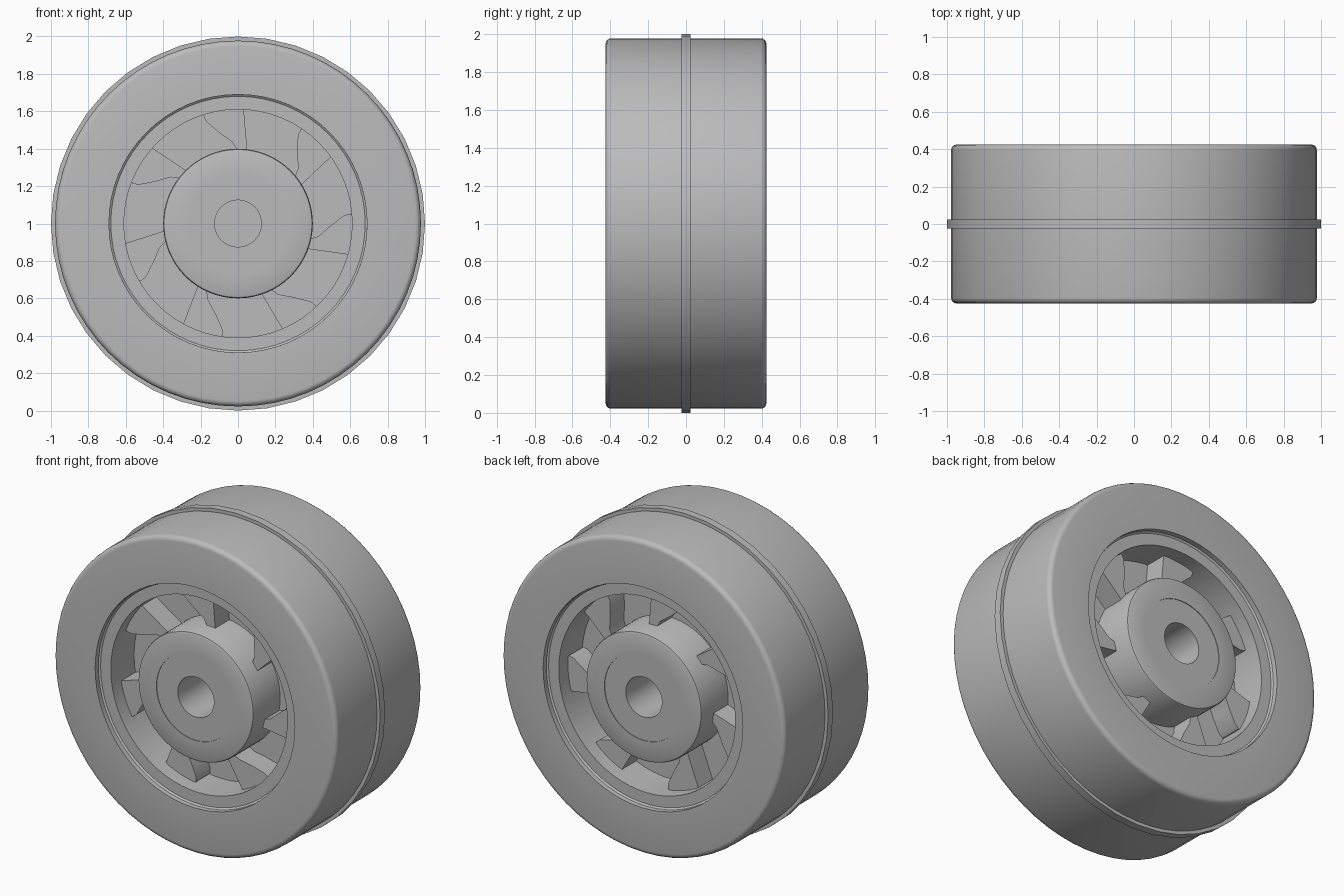
import bpy, bmesh, math
from mathutils import Matrix, Vector

cube = bpy.data.objects.get("Cube")
if cube:
    bpy.data.objects.remove(cube, do_unlink=True)

# Single plain grey
grey = bpy.data.materials.new("plain grey")
grey.use_nodes = True
colour = (0.5, 0.5, 0.5, 1)
grey.diffuse_color = colour
for node in grey.node_tree.nodes:
    if node.type == 'BSDF_PRINCIPLED':
        node.inputs["Base Color"].default_value = colour

CENTRE = Vector((0, 0, 1))


def finish(bm, name):
    bmesh.ops.remove_doubles(bm, verts=bm.verts, dist=1e-5)
    bmesh.ops.recalc_face_normals(bm, faces=bm.faces)
    mesh = bpy.data.meshes.new(name)
    bm.to_mesh(mesh)
    bm.free()
    mesh.materials.append(grey)
    mesh.shade_smooth()
    mesh.set_sharp_from_angle(angle=math.radians(32))
    obj = bpy.data.objects.new(name, mesh)
    obj.location = CENTRE
    bpy.context.collection.objects.link(obj)
    return obj


def lathe(name, half, sides):
    """Spin a front half profile of (radius, depth), mirrored to the back, about y."""
    profile = [(r, -d) for r, d in half] + [(r, d) for r, d in reversed(half)]
    bm = bmesh.new()
    verts = [bm.verts.new((0, y, r)) for r, y in profile]
    closed = half[0][0] > 0
    pairs = list(zip(verts, verts[1:]))
    if closed:
        pairs.append((verts[-1], verts[0]))
    edges = [bm.edges.new(p) for p in pairs]
    bmesh.ops.spin(bm, geom=verts + edges, cent=(0, 0, 0), axis=(0, 1, 0),
                   angle=math.tau, steps=sides, use_merge=True)
    return finish(bm, name)


def rounded(radius, depth, size, steps=4):
    """Quarter-round shoulder from the flat face to the outer wall."""
    angles = [math.pi / 2 * (1 - i / steps) for i in range(steps + 1)]
    return [(radius - size + size * math.cos(a), depth - size + size * math.sin(a))
            for a in angles]


# Tyre and its thin centre seam
lathe("tyre", [(0.69, 0.425)] + rounded(0.978, 0.425, 0.03), 64)
lathe("centre_seam", [(0.95, 0.024), (1.0, 0.024)], 40)

# Recessed rim lip and the solid web behind the spokes
lathe("rim", [(0.61, 0.385), (0.68, 0.385), (0.692, 0.395)], 64)
lathe("web", [(0.39, 0.155), (0.62, 0.155)], 64)

# Hub with a shallow face recess, a bore and a plug in the middle of the bore
lathe("hub", [(0.125, 0.416), (0.27, 0.416), (0.27, 0.42)]
      + rounded(0.4, 0.42, 0.015, 2), 64)
lathe("bore_plug", [(0, 0.03), (0.13, 0.03)], 32)

# Seven curved spokes running through the web
outline = [(0.05, 0.385), (0.03, 0.62), (-0.155, 0.605), (-0.178, 0.592),
           (-0.184, 0.575), (-0.17, 0.545), (-0.1, 0.485), (-0.03, 0.435),
           (0, 0.385)]
SPOKES = 7
SPOKE_DEPTH = 0.295
bm = bmesh.new()
for i in range(SPOKES):
    turn = Matrix.Rotation(math.tau * i / SPOKES, 3, 'Y')
    verts = [bm.verts.new(turn @ Vector((x, -SPOKE_DEPTH, z))) for x, z in outline]
    face = bm.faces.new(verts)
    extruded = bmesh.ops.extrude_face_region(bm, geom=[face], use_keep_orig=True)
    moved = [g for g in extruded["geom"] if isinstance(g, bmesh.types.BMVert)]
    bmesh.ops.translate(bm, verts=moved, vec=(0, 2 * SPOKE_DEPTH, 0))
finish(bm, "spokes")
